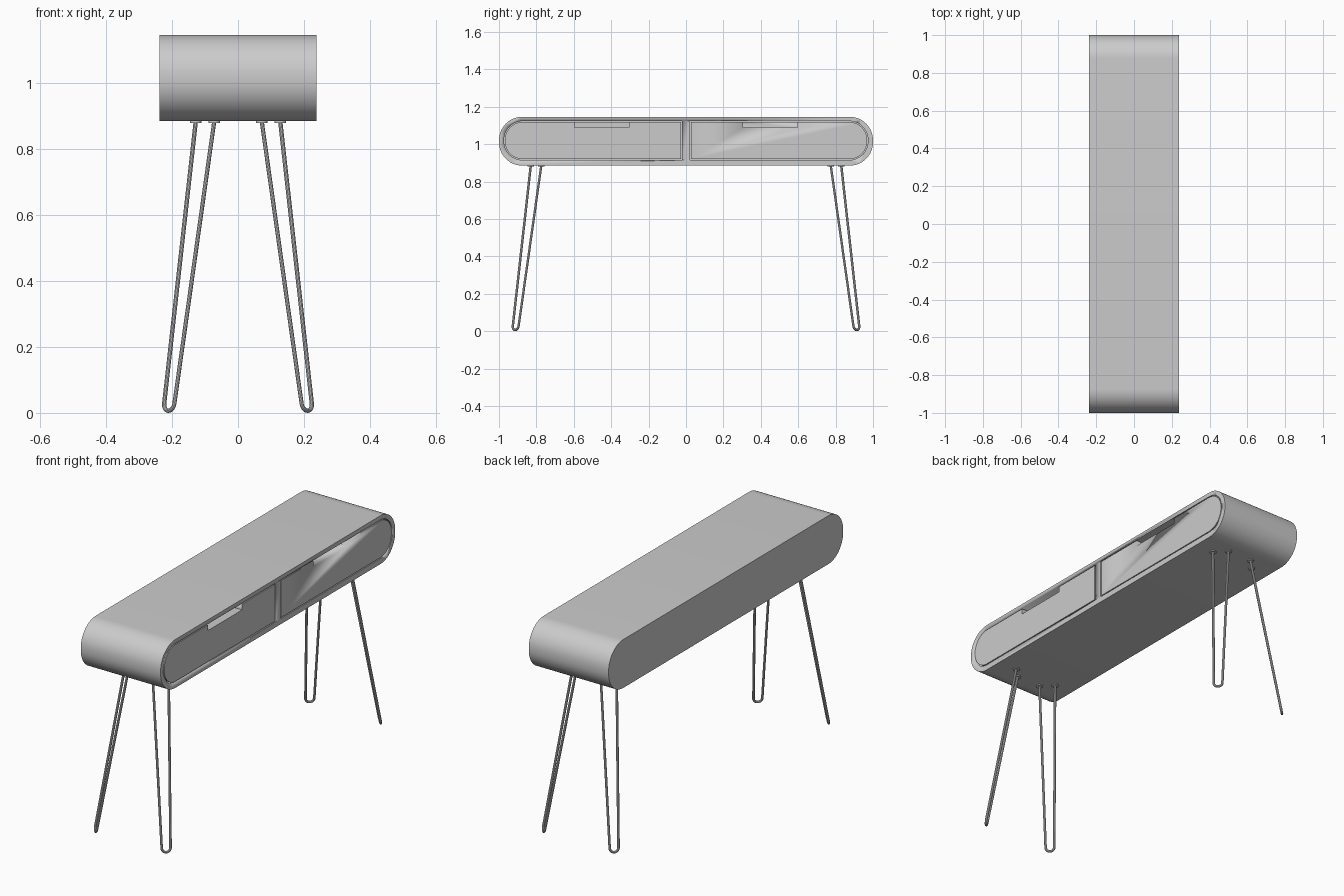
import bpy, bmesh, math
from mathutils import Vector

if "Cube" in bpy.data.objects:
    bpy.data.objects.remove(bpy.data.objects["Cube"], do_unlink=True)

DEPTH, BOTTOM, TOP = 0.238, 0.885, 1.146


def make_material(name, color):
    mat = bpy.data.materials.new(name)
    mat.use_nodes = True
    mat.diffuse_color = color
    mat.node_tree.nodes["Principled BSDF"].inputs["Base Color"].default_value = color
    return mat


GREY = make_material("plain grey", (0.6, 0.6, 0.6, 1))


def finish(obj):
    obj.data.materials.clear()
    obj.data.materials.append(GREY)
    bpy.ops.object.select_all(action="DESELECT")
    obj.select_set(True)
    bpy.context.view_layer.objects.active = obj
    bpy.ops.object.shade_smooth_by_angle(angle=math.radians(35))
    return obj


def outline(y0, y1, z0, z1, r0, r1, steps=14):
    """Rectangle in the YZ plane; r0 and r1 round its low-y and high-y ends."""
    pts = []
    corners = ((y1, z1, r1, 0), (y0, z1, r0, 1), (y0, z0, r0, 2), (y1, z0, r1, 3))
    for y, z, r, quarter in corners:
        if r == 0:
            pts.append((y, z))
            continue
        cy = y - r if y == y1 else y + r
        cz = z - r if z == z1 else z + r
        for i in range(steps + 1):
            a = (quarter + i / steps) * math.pi / 2
            pts.append((cy + r * math.cos(a), cz + r * math.sin(a)))
    return pts


def extrude(name, pts, x0, x1):
    bm = bmesh.new()
    face = bm.faces.new([bm.verts.new((x0, y, z)) for y, z in pts])
    res = bmesh.ops.extrude_face_region(bm, geom=[face])
    verts = [v for v in res["geom"] if isinstance(v, bmesh.types.BMVert)]
    bmesh.ops.translate(bm, verts=verts, vec=(x1 - x0, 0, 0))
    bmesh.ops.recalc_face_normals(bm, faces=bm.faces)
    mesh = bpy.data.meshes.new(name)
    bm.to_mesh(mesh)
    bm.free()
    obj = bpy.data.objects.new(name, mesh)
    bpy.context.collection.objects.link(obj)
    return finish(obj)


def cut(obj, cutter):
    mod = obj.modifiers.new("cut", "BOOLEAN")
    mod.operation, mod.solver, mod.object = "DIFFERENCE", "EXACT", cutter
    bpy.context.view_layer.objects.active = obj
    bpy.ops.object.modifier_apply(modifier=mod.name)
    bpy.data.objects.remove(cutter, do_unlink=True)


def drawer_outline(side, gap):
    """Half of the front: square at the divider, round at the outer end."""
    inner, outer = 0.021 + gap, 0.973 - gap
    z0, z1, r = 0.915 + gap, 1.123 - gap, 0.1 - gap
    if side > 0:
        return outline(inner, outer, z0, z1, 0, r)
    return outline(-outer, -inner, z0, z1, r, 0)


# Rounded cabinet with two pockets, each filled by a drawer with a grip notch
cabinet = extrude("cabinet", outline(-1, 1, BOTTOM, TOP, 0.125, 0.125), -DEPTH, DEPTH)
for side, label in ((-1, "right"), (1, "left")):
    cut(cabinet, extrude("pocket", drawer_outline(side, 0), -0.2, DEPTH + 0.1))
    drawer = extrude(label + "_drawer", drawer_outline(side, 0.005), -0.2, DEPTH)
    y0, y1 = sorted((side * 0.305, side * 0.597))
    notch = extrude("notch", outline(y0, y1, 1.088, 1.2, 0, 0), 0.15, DEPTH + 0.1)
    cut(drawer, notch)


# Hairpin legs: one bent rod each, splayed diagonally outwards
def leg_point(sx, sy, spread, z, lean_z):
    t = (BOTTOM - lean_z) / BOTTOM
    x = 0.1 + 0.112 * t
    return Vector((sx * (x + spread), sy * (x + 0.702 - spread), z))


def make_leg(name, sx, sy):
    rod, bend = 0.0065, 0.0155
    arc_r = bend * math.sqrt(2)
    mid = rod + arc_r
    path = [leg_point(sx, sy, 0.028, BOTTOM, BOTTOM)]
    for i in range(13):
        a = math.pi * i / 12
        z = mid - arc_r * math.sin(a)
        path.append(leg_point(sx, sy, bend * math.cos(a), z, z))
    path.append(leg_point(sx, sy, -0.028, BOTTOM, BOTTOM))

    curve = bpy.data.curves.new(name, "CURVE")
    curve.dimensions = "3D"
    curve.bevel_depth, curve.bevel_resolution = rod, 3
    curve.use_fill_caps = True
    spline = curve.splines.new("POLY")
    spline.points.add(len(path) - 1)
    for point, co in zip(spline.points, path):
        point.co = (*co, 1)
    leg = bpy.data.objects.new(name, curve)
    bpy.context.collection.objects.link(leg)
    bpy.ops.object.select_all(action="DESELECT")
    leg.select_set(True)
    bpy.context.view_layer.objects.active = leg
    bpy.ops.object.convert(target="MESH")
    finish(bpy.context.object)

    # Small round mounting plates under the cabinet
    for i, co in enumerate((path[0], path[-1])):
        bpy.ops.mesh.primitive_cylinder_add(
            vertices=24, radius=0.018, depth=0.008, location=(co.x, co.y, BOTTOM - 0.001))
        plate = bpy.context.object
        plate.name = f"{name}_plate_{i + 1}"
        finish(plate)


for sx, x_label in ((-1, "right"), (1, "left")):
    for sy, y_label in ((-1, "front"), (1, "back")):
        make_leg(f"{y_label}_{x_label}_leg", sx, sy)
